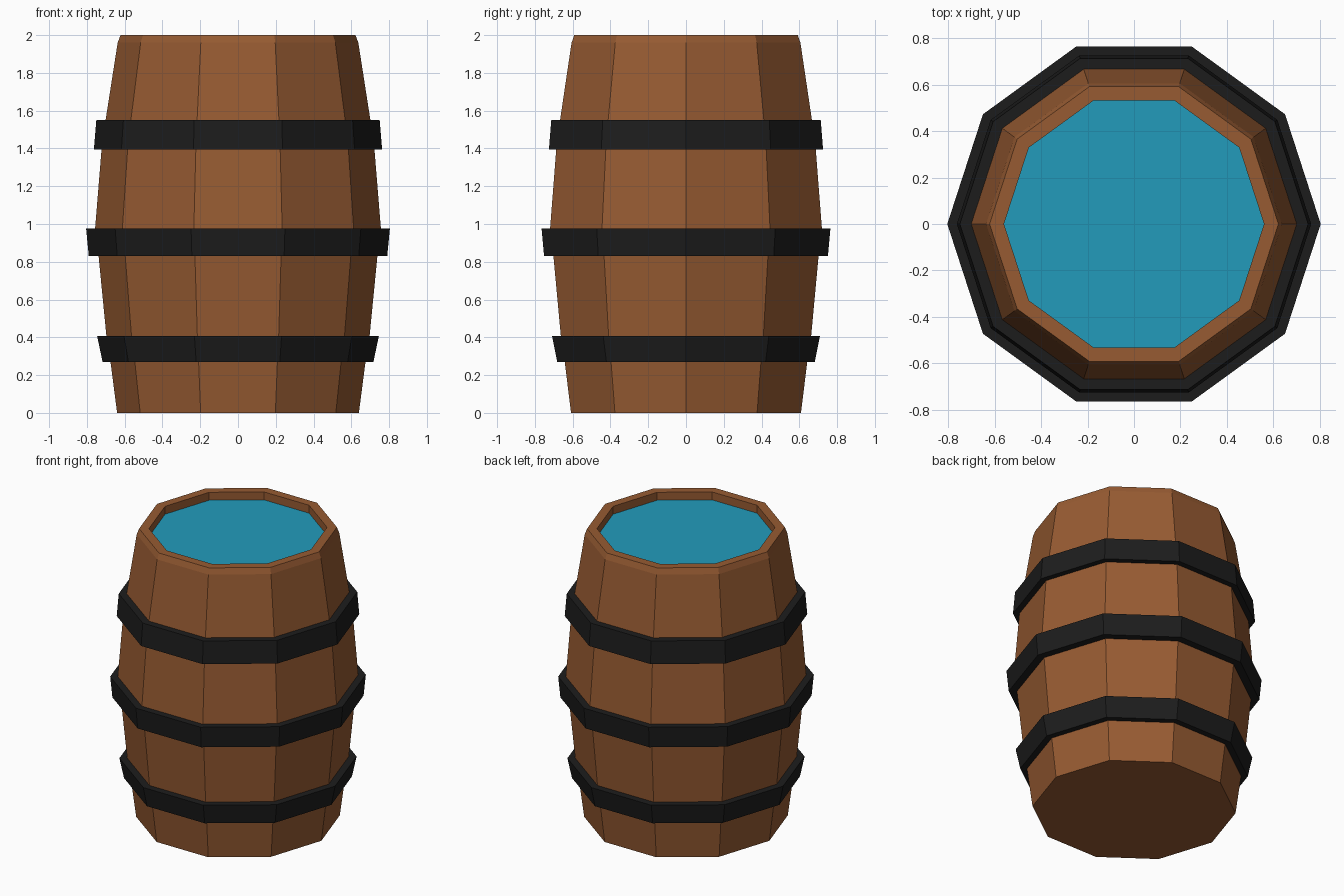
import bpy, bmesh, math

if "Cube" in bpy.data.objects:
    bpy.data.objects.remove(bpy.data.objects["Cube"])

SIDES = 10


def material(name, rgb):
    m = bpy.data.materials.new(name)
    m.diffuse_color = (*rgb, 1)
    m.use_nodes = True
    m.node_tree.nodes["Principled BSDF"].inputs["Base Color"].default_value = m.diffuse_color
    return m


def lathe(name, profile, mat, closed=False, cap_start=False):
    """Turn an (r, z) profile into a ten-sided flat-faced ring."""
    bm = bmesh.new()
    rings = []
    for r, z in profile:
        rings.append([bm.verts.new((r * math.cos(2 * math.pi * i / SIDES),
                                    r * math.sin(2 * math.pi * i / SIDES), z))
                      for i in range(SIDES)])
    pairs = list(zip(rings, rings[1:]))
    if closed:
        pairs.append((rings[-1], rings[0]))
    for a, b in pairs:
        for i in range(SIDES):
            j = (i + 1) % SIDES
            bm.faces.new((a[i], a[j], b[j], b[i]))
    if cap_start:
        bm.faces.new(rings[0][::-1])
    me = bpy.data.meshes.new(name)
    bm.to_mesh(me)
    bm.free()
    me.materials.append(mat)
    ob = bpy.data.objects.new(name, me)
    bpy.context.collection.objects.link(ob)
    return ob


wood = material("wood", (0.31, 0.105, 0.032))
iron = material("iron", (0.012, 0.012, 0.012))
blue = material("water", (0.016, 0.33, 0.50))

# Staved body: bulging outside, bevelled rim, short inner wall
lathe("barrel_body", [(0.64, 0), (0.675, 0.27), (0.697, 0.41), (0.738, 0.83),
                      (0.757, 0.97), (0.722, 1.4), (0.701, 1.55),
                      (0.637, 1.96), (0.622, 2.0), (0.56, 2.0), (0.56, 1.945)],
      wood, cap_start=True)

# Iron hoops: bottom z, top z, outer radius at each, inner radius at each
for name, z0, z1, r0, r1, i0, i1 in [
        ("lower_hoop", 0.27, 0.408, 0.717, 0.746, 0.67, 0.69),
        ("middle_hoop", 0.83, 0.975, 0.79, 0.804, 0.73, 0.75),
        ("upper_hoop", 1.395, 1.55, 0.763, 0.75, 0.715, 0.695)]:
    lathe(name, [(r0, z0), (r1, z1), (i1, z1), (i0, z0)], iron, closed=True)

# Water surface just below the rim
bpy.ops.mesh.primitive_circle_add(vertices=SIDES, radius=0.56, fill_type='NGON',
                                  location=(0, 0, 1.945),
                                  rotation=(0, 0, math.pi / 2))
water = bpy.context.object
water.name = "water_surface"
water.data.materials.append(blue)
